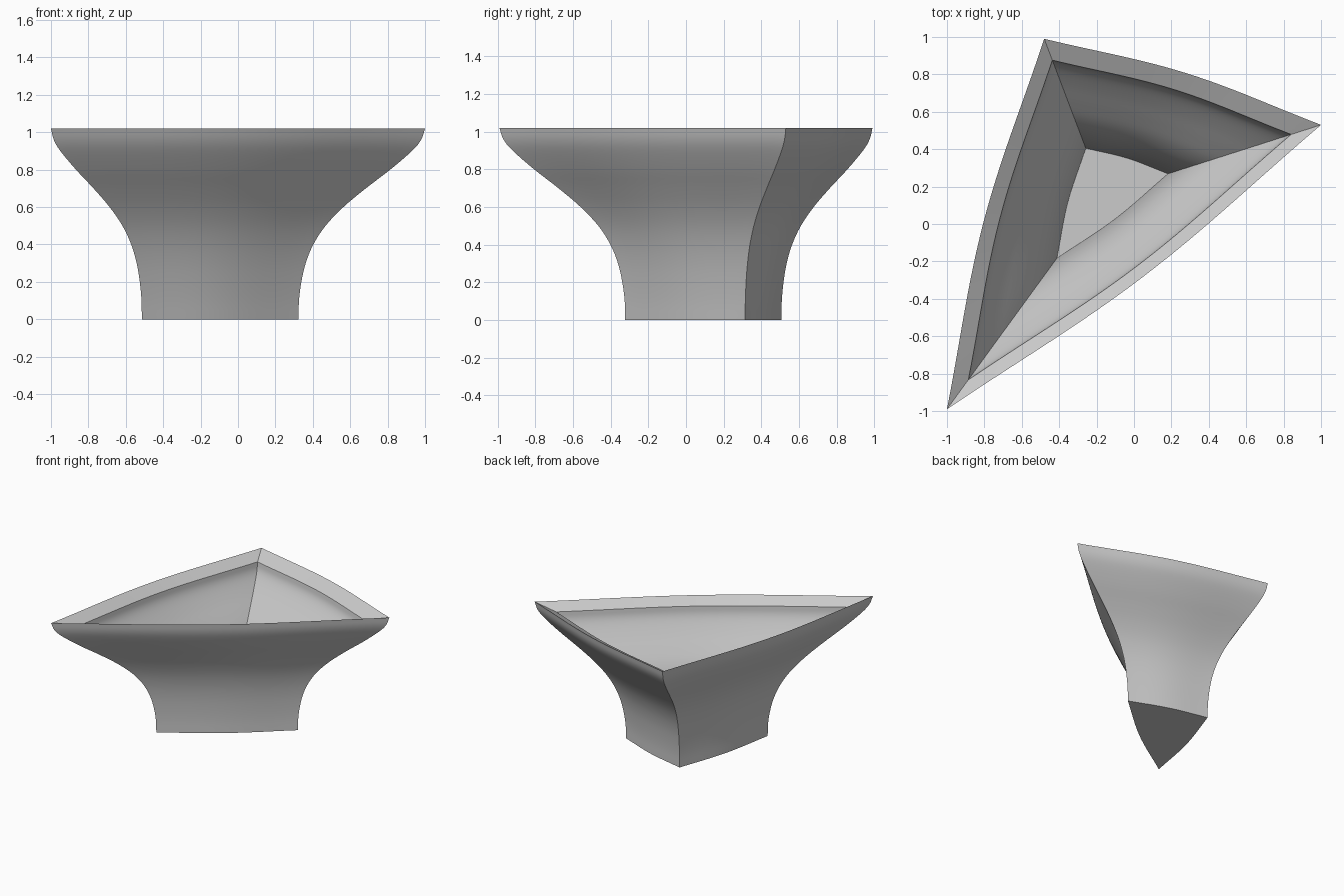
import bpy, bmesh, math
from mathutils import Vector

if "Cube" in bpy.data.objects:
    bpy.data.objects.remove(bpy.data.objects["Cube"], do_unlink=True)

CENTRE = Vector((-0.164, 0.158))
CORNERS = [Vector(p) for p in ((-0.48, 0.99), (-1.0, -0.99), (1.0, 0.53))]
BULGES = [0.065, 0.071, 0.05]      # outward bow of each side
SIDE_STEPS = 24

# (scale about the centre, height) for the two wall surfaces
OUTER = [(0.419, 0), (0.421, 0.1), (0.432, 0.2), (0.452, 0.3), (0.487, 0.4), (0.543, 0.5),
         (0.625, 0.6), (0.728, 0.7), (0.84, 0.8), (0.94, 0.9), (0.982, 0.96), (1.0, 1.02)]
INNER = [(0.863, 0.96), (0.848, 0.905), (0.805, 0.85), (0.71, 0.766), (0.6, 0.678),
         (0.497, 0.59), (0.42, 0.5), (0.37, 0.41), (0.338, 0.32), (0.315, 0.22), (0.297, 0.08)]


def smooth_path(points, steps=4):
    """Catmull-Rom curve through the points."""
    pts = [Vector(p) for p in points]
    pts = [2 * pts[0] - pts[1]] + pts + [2 * pts[-1] - pts[-2]]
    out = []
    for a, b, c, d in zip(pts, pts[1:], pts[2:], pts[3:]):
        for i in range(steps):
            t = i / steps
            out.append(0.5 * (2 * b + (c - a) * t + (2 * a - 5 * b + 4 * c - d) * t ** 2
                              + (3 * b - a - 3 * c + d) * t ** 3))
    return out + [pts[-2]]


def triangle_outline():
    """Three-cornered outline, each side bowed most around its middle."""
    out = []
    for k, bulge in enumerate(BULGES):
        a, b = CORNERS[k], CORNERS[(k + 1) % 3]
        edge = (b - a).normalized()
        normal = Vector((edge.y, -edge.x))
        for i in range(SIDE_STEPS):
            t = i / SIDE_STEPS
            bow = (4 * t * (1 - t) + math.sin(math.pi * t) ** 2) / 2
            out.append(a.lerp(b, t) + normal * bulge * bow)
    return out


# Bowl: outer wall, sloping rim, inner wall, floor and base
outline = triangle_outline()
profile = smooth_path(OUTER) + smooth_path(INNER)
bm = bmesh.new()
rings = []
for scale, z in profile:
    flat = [CENTRE + (p - CENTRE) * scale for p in outline]
    rings.append([bm.verts.new((p.x, p.y, z)) for p in flat])
n = len(outline)
for low, high in zip(rings, rings[1:]):
    for i in range(n):
        j = (i + 1) % n
        bm.faces.new((low[i], low[j], high[j], high[i]))


def cap(ring, z):
    hub = bm.verts.new((CENTRE.x, CENTRE.y, z))
    for i in range(n):
        bm.faces.new((ring[i], ring[(i + 1) % n], hub))


cap(rings[0], OUTER[0][1])
cap(rings[-1], INNER[-1][1])
bmesh.ops.recalc_face_normals(bm, faces=bm.faces)

mesh = bpy.data.meshes.new("triangular_bowl")
bm.to_mesh(mesh)
bm.free()
bowl = bpy.data.objects.new("triangular_bowl", mesh)
bpy.context.collection.objects.link(bowl)

# Plain grey finish
grey = bpy.data.materials.new("light_grey")
grey.use_nodes = True
colour = (0.6, 0.6, 0.6, 1)
grey.diffuse_color = colour
grey.node_tree.nodes["Principled BSDF"].inputs["Base Color"].default_value = colour
mesh.materials.append(grey)

bpy.ops.object.select_all(action="DESELECT")
bowl.select_set(True)
bpy.context.view_layer.objects.active = bowl
bpy.ops.object.shade_smooth_by_angle(angle=math.radians(20))
